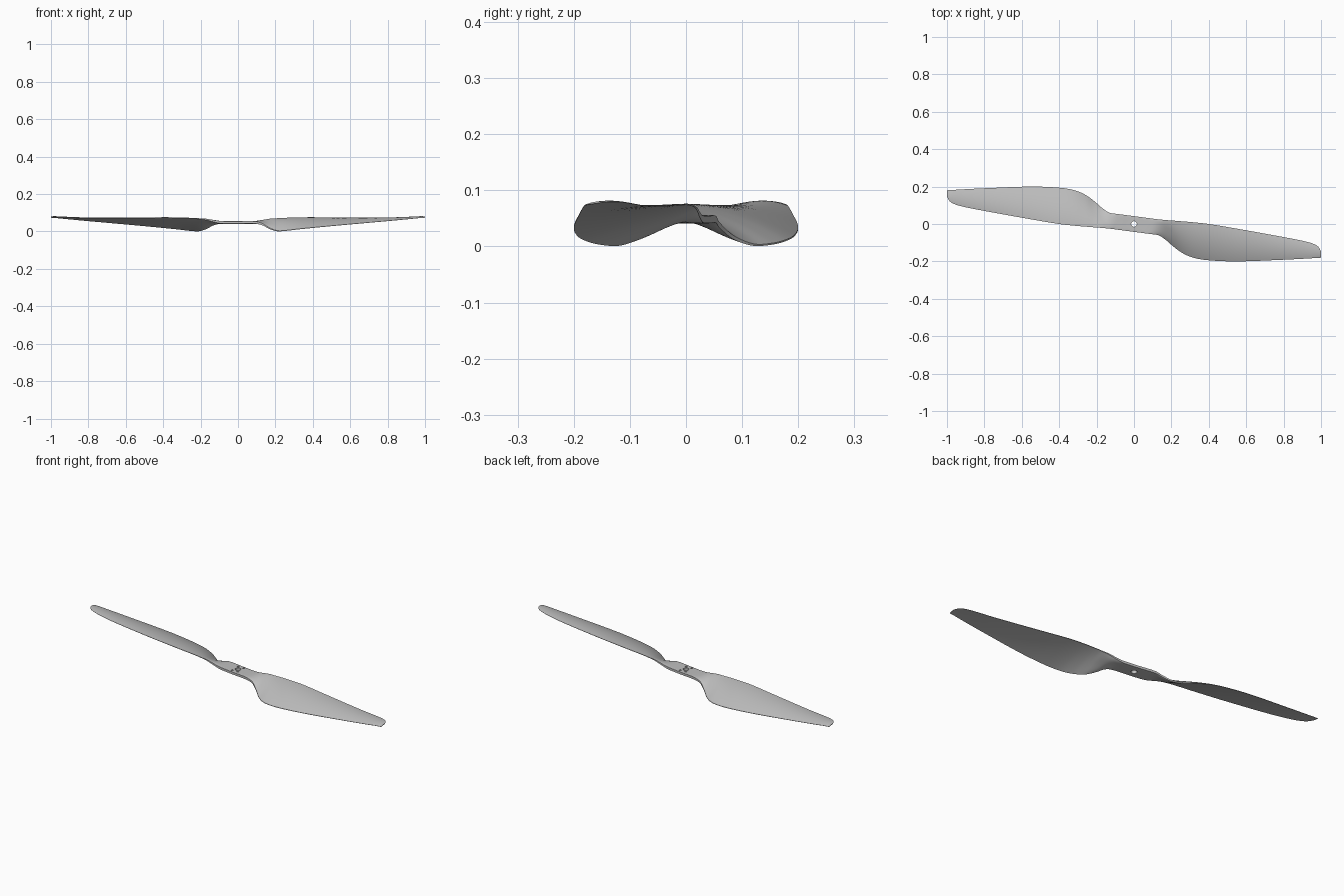
import bpy
import bmesh
import math

cube = bpy.data.objects.get("Cube")
if cube:
    bpy.data.objects.remove(cube)

# One flat colour for the whole propeller
grey = bpy.data.materials.new("light grey plastic")
grey.use_nodes = True
colour = (0.52, 0.52, 0.52, 1.0)
grey.diffuse_color = colour
grey.node_tree.nodes["Principled BSDF"].inputs["Base Color"].default_value = colour

# Blade stations: distance from hub, trailing y, leading y, trailing z, leading z, thickness
STATIONS = [
    (0.00, -.042, .042, .048, .048, .015),
    (0.09, -.054, .030, .048, .049, .015),
    (0.13, -.060, .025, .038, .056, .016),
    (0.17, -.085, .021, .016, .065, .016),
    (0.21, -.120, .018, .003, .069, .016),
    (0.26, -.156, .014, .005, .072, .015),
    (0.32, -.181, .009, .012, .074, .014),
    (0.40, -.194, .000, .020, .075, .013),
    (0.55, -.200, -.025, .034, .073, .011),
    (0.80, -.191, -.070, .056, .072, .008),
    (0.92, -.185, -.094, .067, .076, .006),
    (0.97, -.182, -.111, .072, .079, .005),
    (0.99, -.181, -.127, .073, .080, .004),
    (1.00, -.180, -.148, .074, .079, .003),
]
CHORD_STEPS = 18
SPAN_STEPS = 5


def slope(i, k):
    a, b = STATIONS[max(i - 1, 0)], STATIONS[min(i + 1, len(STATIONS) - 1)]
    return (b[k] - a[k]) / (b[0] - a[0])


def station_at(i, t):
    """Smooth blend between station i and the next one."""
    a, b = STATIONS[i], STATIONS[i + 1]
    width = b[0] - a[0]
    result = [a[0] + width * t]
    for k in range(1, len(a)):
        result.append((2 * t**3 - 3 * t**2 + 1) * a[k] + (3 * t**2 - 2 * t**3) * b[k]
                      + width * ((t**3 - 2 * t**2 + t) * slope(i, k)
                                 + (t**3 - t**2) * slope(i + 1, k)))
    return result


def section(station):
    """Upper and lower point rows, from trailing edge to leading edge."""
    x, y_trail, y_lead, z_trail, z_lead, thick = station
    blade = min(max((x - 0.08) / 0.14, 0), 1)      # flat hub -> aerofoil
    edge = 0.85 - 0.67 * blade
    power = 8 - 6 * blade
    camber = 0.04 * blade * (y_lead - y_trail)
    upper, lower = [], []
    for j in range(CHORD_STEPS + 1):
        s = (1 - math.cos(math.pi * j / CHORD_STEPS)) / 2
        y = y_trail + (y_lead - y_trail) * s
        middle = z_trail + (z_lead - z_trail) * s + camber * 4 * s * (1 - s)
        half = thick / 2 * (edge + (1 - edge) * (1 - abs(2 * s - 1) ** power))
        upper.append((x, y, middle + half))
        lower.append((x, y, middle - half))
    return upper, lower


def opposite(row):
    """The same row on the other blade, half a turn around the hub."""
    return [(-x, -y, z) for x, y, z in reversed(row)]


# Loft both blades and the hub as one skin
stations = [station_at(i, n / SPAN_STEPS)
            for i in range(len(STATIONS) - 1) for n in range(SPAN_STEPS)]
stations.append(list(STATIONS[-1]))
right_half = [section(s) for s in stations]
left_half = [(opposite(u), opposite(l)) for u, l in reversed(right_half[1:])]

bm = bmesh.new()
rings = []
for upper, lower in left_half + right_half:
    rings.append([bm.verts.new(p) for p in upper + lower[::-1]])
for a, b in zip(rings, rings[1:]):
    for j in range(len(a)):
        k = (j + 1) % len(a)
        bm.faces.new((a[j], b[j], b[k], a[k]))
for ring in (rings[0], rings[-1]):
    for j in range(CHORD_STEPS):
        bm.faces.new((ring[j], ring[j + 1], ring[-2 - j], ring[-1 - j]))
bmesh.ops.recalc_face_normals(bm, faces=bm.faces)
mesh = bpy.data.meshes.new("propeller")
bm.to_mesh(mesh)
bm.free()
mesh.materials.append(grey)
propeller = bpy.data.objects.new("propeller", mesh)
bpy.context.collection.objects.link(propeller)


def drill(name, x, y, radius, bottom):
    """Cut a round hole down from above the hub."""
    top = 0.1
    bpy.ops.mesh.primitive_cylinder_add(vertices=24, radius=radius, depth=top - bottom,
                                        location=(x, y, (top + bottom) / 2))
    cutter = bpy.context.object
    cutter.name = name
    cutter.hide_render = True
    cutter.data.materials.append(grey)
    cut = propeller.modifiers.new(name, "BOOLEAN")
    cut.operation = "DIFFERENCE"
    cut.solver = "EXACT"
    cut.object = cutter
    bpy.context.view_layer.objects.active = propeller
    bpy.ops.object.modifier_apply(modifier=name)
    bpy.data.objects.remove(cutter)


# Shaft hole through the hub, and four shallow mounting pockets around it
drill("shaft_hole", 0, 0, 0.015, -0.1)
for sx in (-1, 1):
    for sy in (-1, 1):
        drill("mounting_pocket", sx * 0.016, sy * 0.026, 0.006, 0.048)

# Smooth skin with crisp rims
bpy.ops.object.select_all(action="DESELECT")
propeller.select_set(True)
bpy.context.view_layer.objects.active = propeller
bpy.ops.object.shade_smooth_by_angle(angle=math.radians(35))
